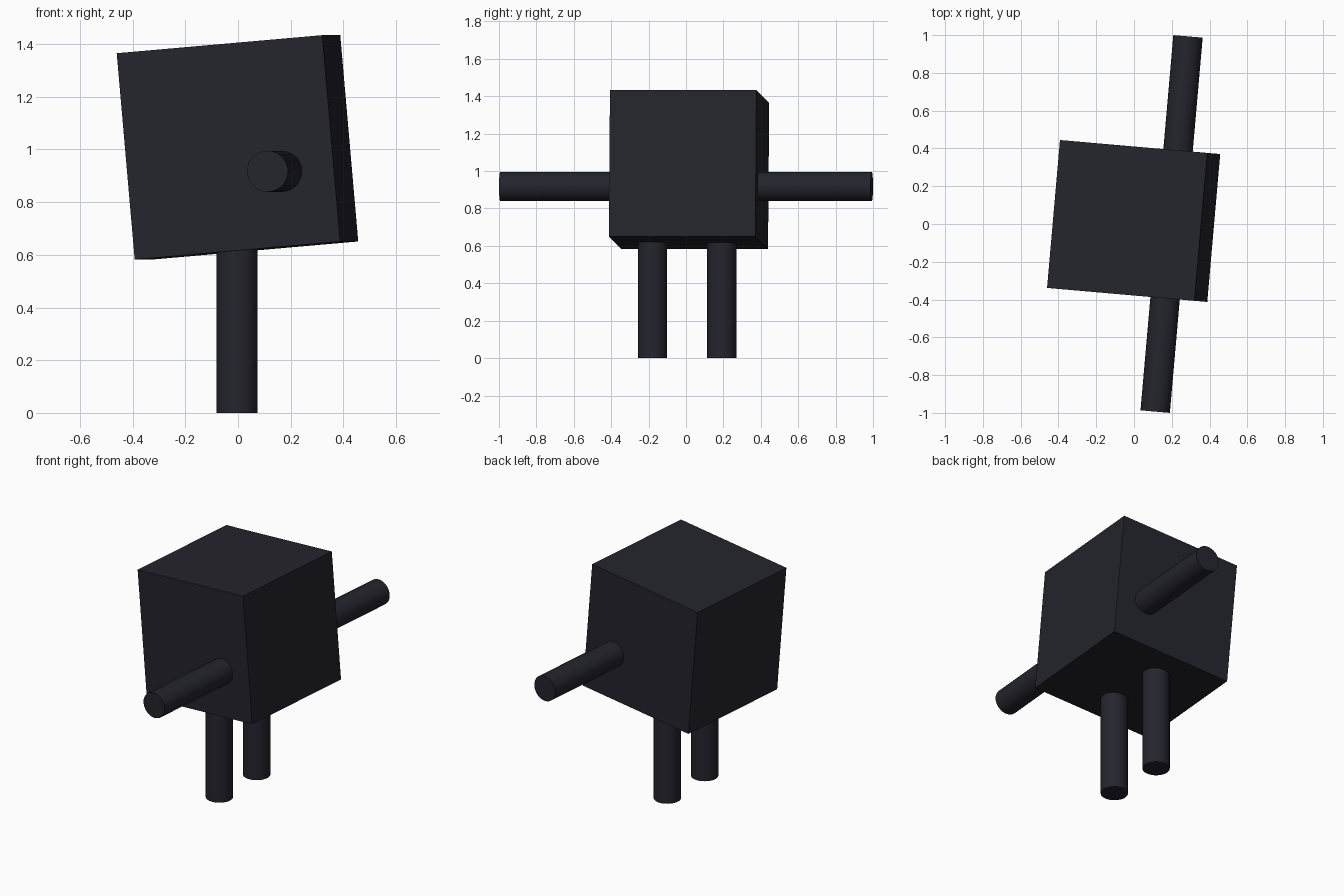
import bpy
from math import radians, sin, cos
from mathutils import Vector

if "Cube" in bpy.data.objects:
    bpy.data.objects.remove(bpy.data.objects["Cube"])

TILT = radians(-5)
RADIUS = 0.078

dark = bpy.data.materials.new("dark slate")
dark.diffuse_color = (0.0175, 0.0175, 0.026, 1)
dark.use_nodes = True
dark.node_tree.nodes["Principled BSDF"].inputs["Base Color"].default_value = dark.diffuse_color


def rod(name, start, end):
    """Smooth capped cylinder between two points."""
    a, b = Vector(start), Vector(end)
    bpy.ops.mesh.primitive_cylinder_add(vertices=32, radius=RADIUS,
                                        depth=(b - a).length, location=(a + b) / 2)
    ob = bpy.context.object
    ob.rotation_euler = (b - a).to_track_quat('Z', 'Y').to_euler()
    ob.name = name
    ob.data.materials.append(dark)
    bpy.ops.object.shade_smooth_by_angle(angle=radians(40))


# Tilted cube body
bpy.ops.mesh.primitive_cube_add(size=0.786, location=(-0.002, 0.016, 1.008),
                                rotation=(0, TILT, TILT))
body = bpy.context.object
body.name = "body"
body.data.materials.append(dark)

# Arms: level, turned with the body, sticking out of front and back
mid = Vector((0.199, 0.0, 0.917))
axis = Vector((-sin(TILT), cos(TILT), 0))
for name, side in (("front_arm", -1), ("back_arm", 1)):
    rod(name, mid + axis * side * 0.36, mid + axis * side * 0.997)

# Legs: upright, one behind the other
for name, y in (("front_leg", -0.179), ("back_leg", 0.191)):
    rod(name, (-0.004, y, 0), (-0.004, y, 0.64))
